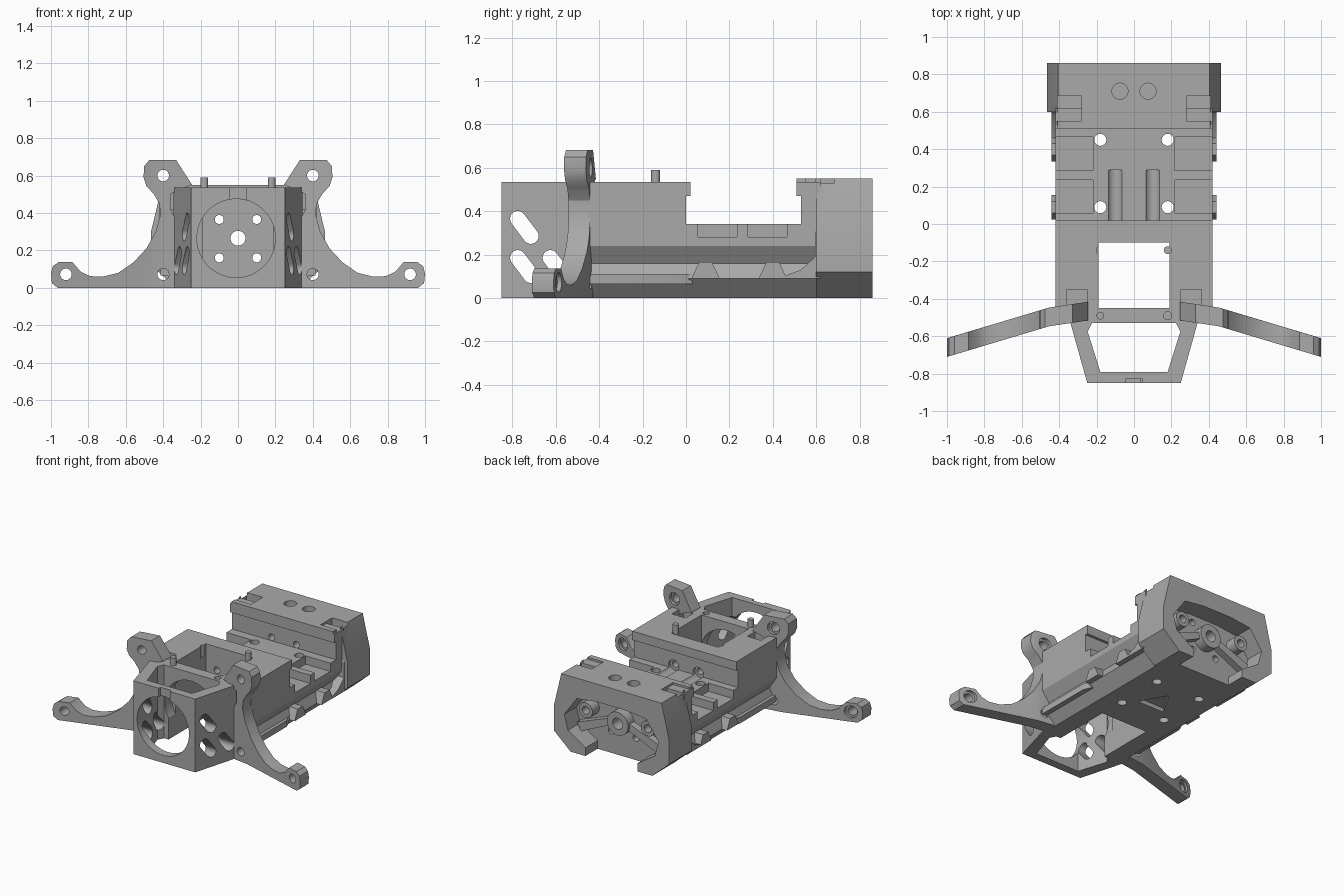
import bpy, bmesh, math
from mathutils import Vector

if "Cube" in bpy.data.objects:
    bpy.data.objects.remove(bpy.data.objects["Cube"])

grey = bpy.data.materials.new("plain grey")
grey.diffuse_color = (0.40, 0.40, 0.40, 1)
grey.use_nodes = True
grey.node_tree.nodes["Principled BSDF"].inputs["Base Color"].default_value = grey.diffuse_color


def prism(name, pts, axis, a, b):
    """Extrude a 2D outline along an axis from a to b."""
    put = {'x': lambda u, v, t: (t, u, v), 'y': lambda u, v, t: (u, t, v),
           'z': lambda u, v, t: (u, v, t)}[axis]
    bm = bmesh.new()
    lo = [bm.verts.new(put(u, v, a)) for u, v in pts]
    hi = [bm.verts.new(put(u, v, b)) for u, v in pts]
    n = len(pts)
    bm.faces.new(lo)
    bm.faces.new(hi)
    for i in range(n):
        bm.faces.new((lo[i], lo[(i + 1) % n], hi[(i + 1) % n], hi[i]))
    bmesh.ops.recalc_face_normals(bm, faces=bm.faces)
    me = bpy.data.meshes.new(name)
    bm.to_mesh(me)
    bm.free()
    me.materials.append(grey)
    ob = bpy.data.objects.new(name, me)
    bpy.context.collection.objects.link(ob)
    return ob


def box(x0, x1, y0, y1, z0, z1, name="cutter"):
    return prism(name, [(x0, y0), (x1, y0), (x1, y1), (x0, y1)], 'z', z0, z1)


def disc(u, v, r, n=32):
    return [(u + r * math.cos(2 * math.pi * (i + .5) / n),
             v + r * math.sin(2 * math.pi * (i + .5) / n)) for i in range(n)]


def slot(p, q, r):
    """Stadium outline between two points."""
    ang = math.atan2(q[1] - p[1], q[0] - p[0])
    out = []
    for c, start in ((p, ang + math.pi / 2), (q, ang - math.pi / 2)):
        out += [(c[0] + r * math.cos(start + math.pi * i / 10),
                 c[1] + r * math.sin(start + math.pi * i / 10)) for i in range(11)]
    return out


def mirrored(half):
    return half + [(-u, v) for u, v in reversed(half)]


def combine(ob, others, op):
    for o in others:
        m = ob.modifiers.new("b", 'BOOLEAN')
        m.operation, m.solver, m.object = op, 'EXACT', o
        dg = bpy.context.evaluated_depsgraph_get()
        me = bpy.data.meshes.new_from_object(ob.evaluated_get(dg))
        ob.modifiers.clear()
        ob.data = me
        bpy.data.objects.remove(o)


# Main body with grooved flanks, and the cradle floor
body = prism("main_body", mirrored([(.32, 0), (.40, .09), (.37, .16), (.42, .24), (.42, .535)]),
             'y', -.45, .62)
cuts = [box(-.6, .6, 0, .53, .34, .47), box(-.6, .6, .02, .51, .469, .8),
        box(-.19, .19, -.5, -.10, -.1, .8)]
for s in (-1, 1):
    for y0 in (.055, .285):                       # side pockets in the floor
        a, b = sorted((s * .22, s * .6))
        cuts.append(box(a, b, y0, y0 + .18, .28, .5))
    cuts.append(prism("cutter", disc(s * .10, .36, .042), 'y', -.02, .29))
    for y in (.09, .45):                          # floor screw holes
        cuts.append(prism("cutter", disc(s * .18, y, .032), 'z', -.1, .6))
    a, b = sorted((s * .25, s * .36))             # notch beside the ear
    cuts.append(box(a, b, -.5, -.35, .42, .7))
cuts.append(prism("cutter", disc(-.18, -.14, .022, 16), 'z', .45, .7))
cuts.append(prism("cutter", [(-.11, .17), (.11, .17), (0, .36)], 'z', -.1, .03))
combine(body, cuts, 'DIFFERENCE')

# Rear block with corner pockets and an open motor recess
rear = prism("rear_block", mirrored([(.33, 0), (.465, .12), (.465, .30), (.405, .55)]),
             'y', .60, .86)
shoulder = prism("shoulder", mirrored([(.32, 0), (.40, .09), (.37, .16), (.42, .24), (.41, .55)]),
                 'y', .53, .62)
lip = box(-.41, .41, .51, .56, .47, .55, "lip")
combine(rear, [shoulder, lip], 'UNION')
recess = mirrored([(.21, -.1), (.21, .06), (.35, .15), (.38, .26), (.28, .40), (.12, .42)])
cuts = [prism("cutter", recess, 'y', .72, 1)]
for s in (-1, 1):
    a, b = sorted((s * .28, s * .41))
    cuts.append(box(a, b, .55, .685, .42, .8))
    a, b = sorted((s * .385, s * .6))
    cuts.append(box(a, b, .55, .595, .2, .8))
    cuts.append(prism("cutter", disc(s * .075, .71, .043), 'z', .50, .7))
combine(rear, cuts, 'DIFFERENCE')

# Motor hub, ribs and posts inside the recess
hub = prism("motor_hub", disc(0, .265, .085), 'y', .70, .79)
extra = []
for s in (-1, 1):
    extra.append(prism("rib", [(s * .02, .30), (s * .05, .24), (s * .31, .12), (s * .34, .18)],
                       'y', .70, .77))
    extra.append(prism("post", disc(s * .25, .30, .055), 'y', .70, .80))
combine(hub, extra, 'UNION')
combine(hub, [prism("cutter", disc(s * .25, .30, .028), 'y', .74, .9) for s in (-1, 1)],
        'DIFFERENCE')

# Tapered nose frame
nose = prism("nose_frame", mirrored([(.25, -.85), (.345, -.51), (.33, -.44)]), 'z', 0, .535)
cuts = [prism("cutter", mirrored([(.18, -.79), (.248, -.575), (.225, -.53)]), 'z', -.1, .8),
        prism("cutter", disc(-.01, .265, .21, 48), 'y', -1, -.3),
        box(-.19, .19, -.56, -.3, -.1, .2),
        box(-.19, .19, -.45, -.3, -.1, .8),
        box(-.045, .045, -.9, -.83, .47, .6),
        prism("cutter", disc(.18, -.49, .022, 16), 'z', .47, .7)]
for p, q in (((-.775, .365), (-.715, .285)), ((-.775, .185), (-.715, .105)),
             ((-.625, .185), (-.565, .105))):
    cuts.append(prism("cutter", slot(p, q, .036), 'x', -.6, .6))
combine(nose, cuts, 'DIFFERENCE')

# Motor shaft and screw bores running through every wall
for ob in (body, rear, hub):
    bores = [prism("cutter", disc(0, .265, .04), 'y', -.3, 1)]
    bores += [prism("cutter", disc(sx * .10, z, .024, 20), 'y', -.3, 1)
              for sx in (-1, 1) for z in (.16, .365)]
    combine(ob, bores, 'DIFFERENCE')

# Locating pins
for x, y in ((.18, -.14), (-.18, -.49)):
    prism("locating_pin", disc(x, y, .021, 16), 'z', .5, .59)

# Side clips and tapered flank rods
for s in (-1, 1):
    for y in (.09, .40):
        a, b = sorted((s * .36, s * .44))
        prism("side_clip", [(y - .065, .09), (y + .065, .09), (y + .03, .165), (y - .03, .165)],
              'x', a, b)
    prism("flank_rod", [(s * .36, -.45), (s * .415, -.45), (s * .415, -.03), (s * .39, .03),
                        (s * .36, .03)], 'z', .065, .11)
    # Brace rising from the flank into the rear block
    a, b = sorted((s * .37, s * .44))
    prism("rear_brace", [(.42, .09), (.62, .09), (.62, .35), (.595, .30), (.595, .19), (.53, .13)],
          'x', a, b)

# Swept leg with an ear on top and a foot at the tip
outline = [(.33, 0), (.965, 0), (.995, .025), (1.0, .075), (.99, .115), (.96, .137), (.885, .137),
           (.84, .085), (.79, .062), (.72, .06), (.64, .08), (.56, .135), (.49, .21), (.44, .30),
           (.415, .39), (.42, .45), (.45, .50), (.49, .545), (.505, .59), (.502, .65), (.475, .682),
           (.33, .682), (.245, .55), (.30, .53), (.36, .50), (.36, .42), (.33, .36)]
for s, side in ((1, "right"), (-1, "left")):
    leg = prism(side + "_leg", outline, 'y', -.05, .05)
    holes = [prism("cutter", disc(x, z, .031, 24), 'y', -.2, .2)
             for x, z in ((.40, .60), (.40, .072), (.92, .072))]
    holes += [prism("cutter", disc(x, z, .045, 24), 'y', .03, .2)
              for x, z in ((.40, .60), (.92, .072))]
    combine(leg, holes, 'DIFFERENCE')
    bm = bmesh.new()
    bm.from_mesh(leg.data)
    bmesh.ops.bisect_plane(bm, geom=bm.verts[:] + bm.edges[:] + bm.faces[:],
                           plane_co=Vector((.455, 0, 0)), plane_no=Vector((1, 0, 0)))
    for v in bm.verts:                            # sweep the arm forward
        d = v.co.x - .455
        v.co.y += -.497 - (.30 if d > 0 else .15) * d
        v.co.x *= s
    bmesh.ops.recalc_face_normals(bm, faces=bm.faces)
    bm.to_mesh(leg.data)
    bm.free()

# Keep edges sharp, smooth the bores
for ob in bpy.context.scene.objects:
    ob.select_set(True)
    bpy.context.view_layer.objects.active = ob
bpy.ops.object.shade_smooth_by_angle(angle=math.radians(25))
